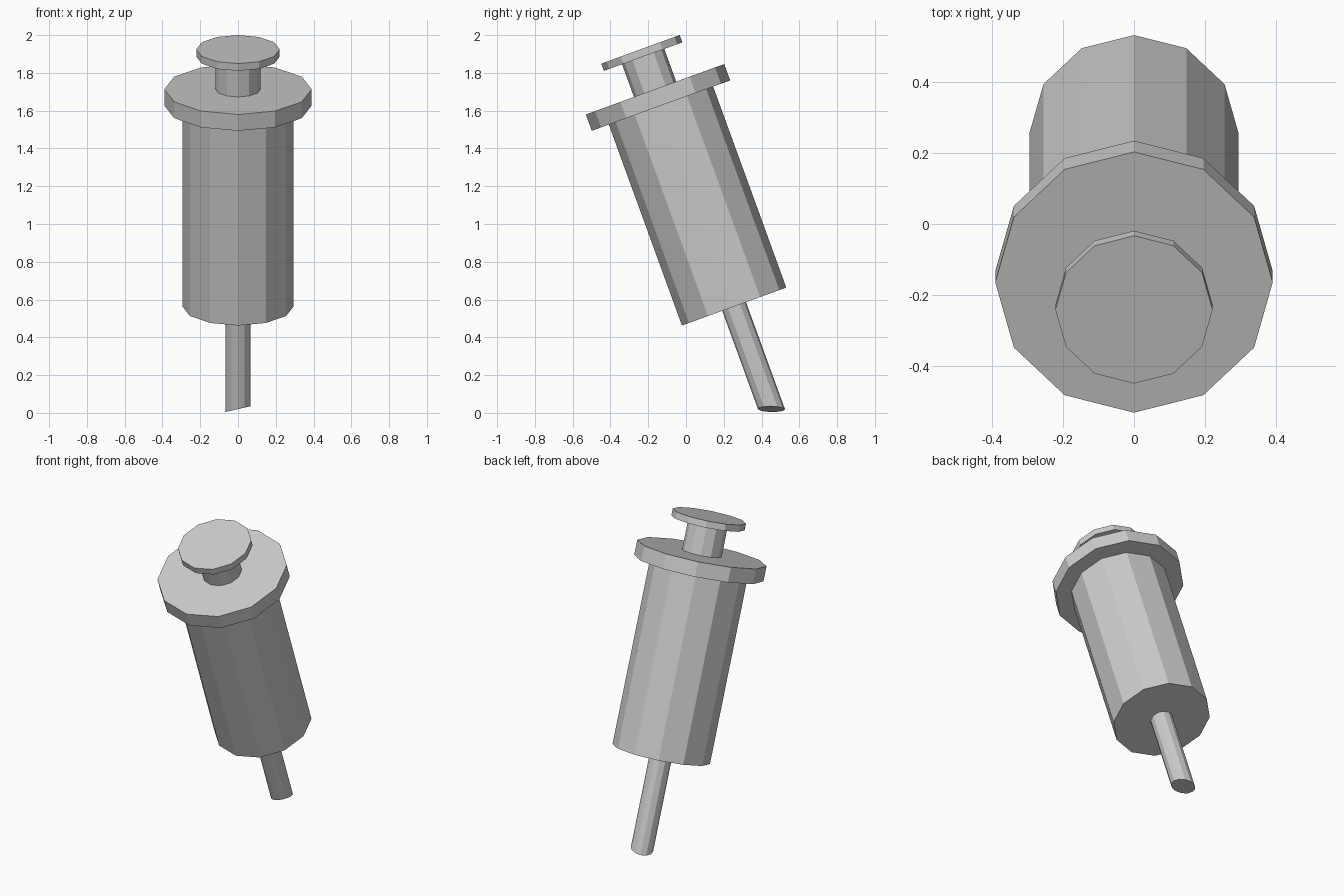
import bpy, bmesh
from math import radians, sin, cos
from mathutils import Matrix

if "Cube" in bpy.data.objects:
    bpy.data.objects.remove(bpy.data.objects["Cube"])

TILT = radians(20)      # lean of the whole syringe about x
OFFSET = 0.432          # axis offset that centres the tilted model
SIDES = 12


def cylinder(name, radius, low, high, slant=False):
    """Flat-sided cylinder between two heights along the tilted axis."""
    bm = bmesh.new()
    bmesh.ops.create_cone(
        bm, cap_ends=True, segments=SIDES, radius1=radius, radius2=radius,
        depth=high - low,
        matrix=Matrix.Translation((0, OFFSET, (low + high) / 2)))
    if slant:
        # bevelled tip: slide the lower ring along the axis to a sloped plane
        for v in bm.verts:
            if v.co.z < (low + high) / 2:
                plane = 0.02 + 0.23 * v.co.x
                v.co.z = (plane - sin(TILT) * v.co.y) / cos(TILT)
    bm.transform(Matrix.Rotation(TILT, 4, 'X'))
    mesh = bpy.data.meshes.new(name)
    bm.to_mesh(mesh)
    bm.free()
    obj = bpy.data.objects.new(name, mesh)
    bpy.context.collection.objects.link(obj)
    return obj


# needle, barrel and finger flange
cylinder("needle", 0.067, -0.136, 0.442, slant=True)
cylinder("barrel", 0.294, 0.442, 1.574)
cylinder("finger_flange", 0.39, 1.574, 1.666)

# plunger
cylinder("plunger_rod", 0.119, 1.666, 1.85)
cylinder("thumb_rest", 0.221, 1.85, 1.891)
